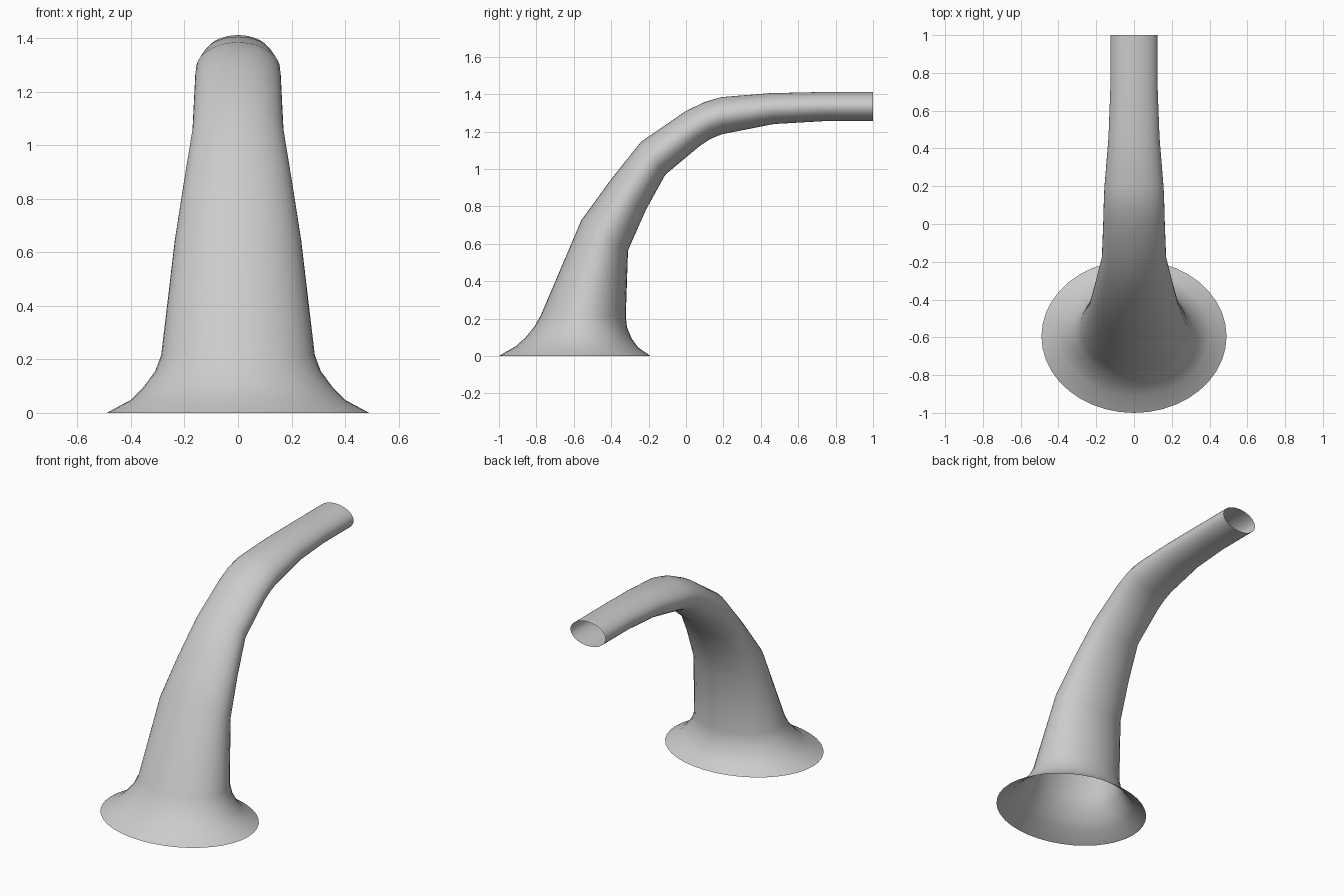
import bpy, bmesh, math

SIDES = 40
# Sections: outer edge (y, z), inner edge (y, z), half width in x
SECTIONS = [
    # flared foot
    (-1.00, 0.000, -0.19, 0.000, 0.490),
    (-0.91, 0.052, -0.255, 0.045, 0.400),
    (-0.86, 0.096, -0.29, 0.092, 0.355),
    (-0.81, 0.157, -0.315, 0.152, 0.310),
    (-0.775, 0.220, -0.322, 0.210, 0.287),
    # rising neck
    (-0.56, 0.725, -0.31, 0.565, 0.236),
    (-0.40, 0.945, -0.215, 0.780, 0.202),
    (-0.24, 1.145, -0.11, 0.970, 0.170),
    # bend
    (0.00, 1.310, 0.07, 1.120, 0.162),
    (0.10, 1.358, 0.13, 1.160, 0.160),
    (0.19, 1.384, 0.19, 1.185, 0.157),
    # level spout
    (0.45, 1.405, 0.47, 1.240, 0.135),
    (0.72, 1.411, 0.73, 1.255, 0.125),
    (1.00, 1.411, 1.00, 1.255, 0.125),
]

bm = bmesh.new()
rings = []
for oy, oz, iy, iz, hw in SECTIONS:
    ring = []
    for k in range(SIDES):
        a = 2 * math.pi * k / SIDES
        c, s = math.cos(a), math.sin(a)
        ring.append(bm.verts.new((hw * c,
                                  (oy + iy) / 2 + s * (iy - oy) / 2,
                                  (oz + iz) / 2 + s * (iz - oz) / 2)))
    rings.append(ring)

# open tube skinned between the rings, facing outward
for lo, hi in zip(rings, rings[1:]):
    for k in range(SIDES):
        n = (k + 1) % SIDES
        face = bm.faces.new((lo[k], lo[n], hi[n], hi[k]))
        face.smooth = True

mesh = bpy.data.meshes.new("curved_flared_tube")
bm.to_mesh(mesh)
bm.free()
tube = bpy.data.objects.new("curved_flared_tube", mesh)
bpy.context.collection.objects.link(tube)
